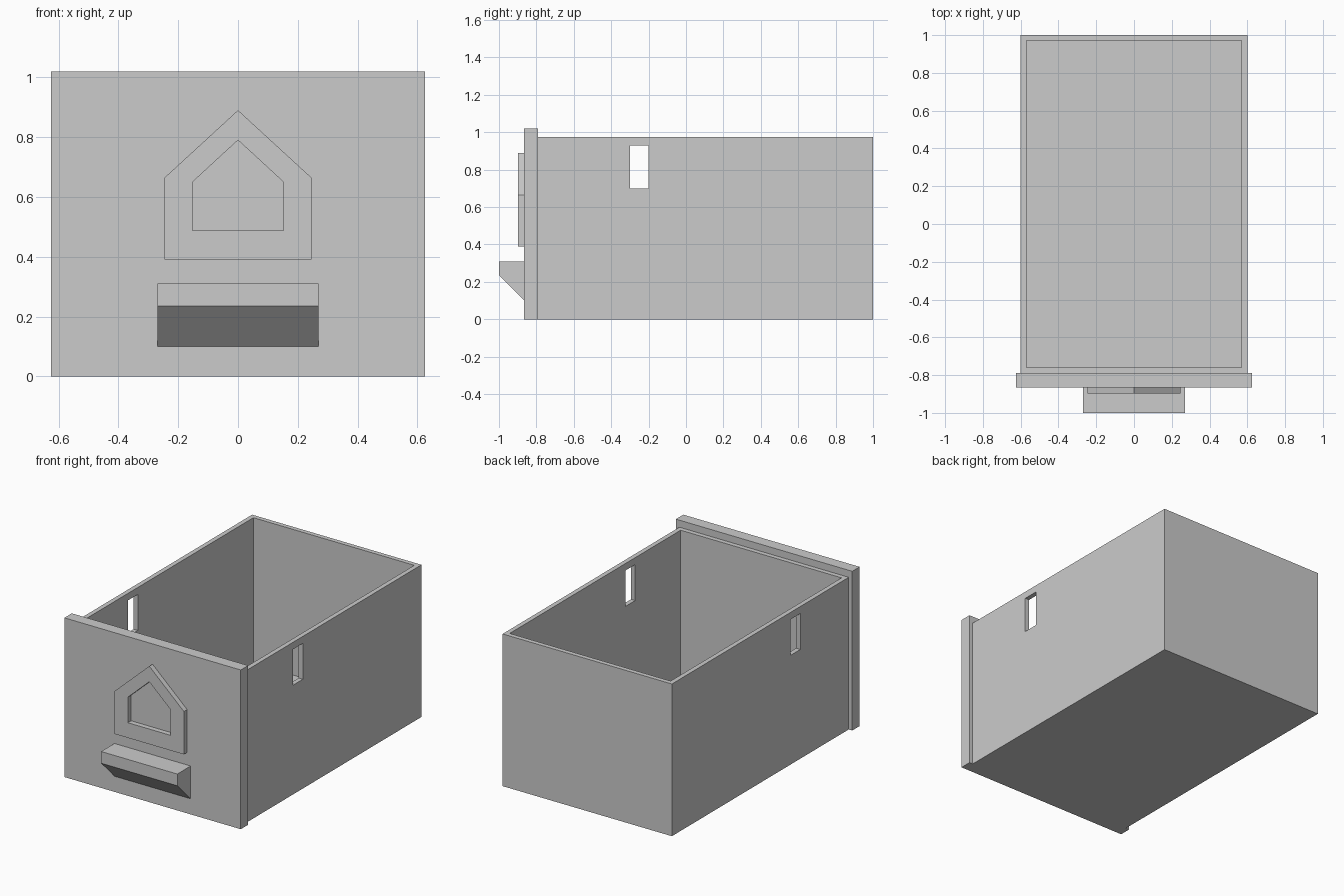
import bpy
import bmesh
from mathutils import Vector

cube = bpy.data.objects.get("Cube")
if cube:
    bpy.data.objects.remove(cube, do_unlink=True)

grey = bpy.data.materials.new("plain grey")
grey.use_nodes = True
grey.diffuse_color = (0.6, 0.6, 0.6, 1)
grey.node_tree.nodes["Principled BSDF"].inputs["Base Color"].default_value = grey.diffuse_color


def finish(name, bm):
    bmesh.ops.recalc_face_normals(bm, faces=bm.faces)
    mesh = bpy.data.meshes.new(name)
    bm.to_mesh(mesh)
    bm.free()
    mesh.materials.append(grey)
    obj = bpy.data.objects.new(name, mesh)
    bpy.context.collection.objects.link(obj)
    return obj


def block(low, high):
    low, high = Vector(low), Vector(high)
    bm = bmesh.new()
    bmesh.ops.create_cube(bm, size=1)
    bmesh.ops.scale(bm, vec=high - low, verts=bm.verts)
    bmesh.ops.translate(bm, vec=(low + high) / 2, verts=bm.verts)
    return bm


def extrude_all(bm, offset):
    result = bmesh.ops.extrude_face_region(bm, geom=bm.faces[:])
    moved = [v for v in result["geom"] if isinstance(v, bmesh.types.BMVert)]
    bmesh.ops.translate(bm, vec=offset, verts=moved)


# Open drawer body: hollowed from the top
wall, top = 0.042, 0.975
bm = block((-0.6, -0.79, 0), (0.6, 1, top))
bm.normal_update()
lid = max(bm.faces, key=lambda f: f.calc_center_median().z)
bmesh.ops.inset_individual(bm, faces=[lid], thickness=wall)
bmesh.ops.translate(bm, vec=(0, 0, wall - top), verts=bmesh.ops.extrude_discrete_faces(
    bm, faces=[lid])["faces"][0].verts)
body = finish("drawer_body", bm)

# Slots through both side walls
cutter = finish("slot_cutter", block((-1, -0.3, 0.7), (1, -0.2, 0.93)))
cutter.hide_render = True
cut = body.modifiers.new("slots", "BOOLEAN")
cut.operation = "DIFFERENCE"
cut.solver = "EXACT"
cut.object = cutter
bpy.context.view_layer.objects.active = body
bpy.ops.object.modifier_apply(modifier=cut.name)
bpy.data.objects.remove(cutter, do_unlink=True)

# Front panel
front = -0.865
finish("front_panel", block((-0.625, front, 0), (0.625, -0.79, 1.02)))


# House-shaped frame raised from the panel
def house(half, low, eave, peak):
    return [(-half, low), (half, low), (half, eave), (0, peak), (-half, eave)]


bm = bmesh.new()
loops = [[bm.verts.new((x, front, z)) for x, z in shape]
         for shape in (house(0.245, 0.39, 0.665, 0.89), house(0.152, 0.487, 0.65, 0.79))]
outer, inner = loops
for i in range(len(outer)):
    j = (i + 1) % len(outer)
    bm.faces.new((outer[i], outer[j], inner[j], inner[i]))
extrude_all(bm, (0, -0.033, 0))
finish("house_frame", bm)

# Pull handle with a sloping underside
bm = bmesh.new()
profile = [(front, 0.1), (-1, 0.235), (-1, 0.31), (front, 0.31)]
bm.faces.new([bm.verts.new((-0.27, y, z)) for y, z in profile])
extrude_all(bm, (0.54, 0, 0))
finish("pull_handle", bm)
